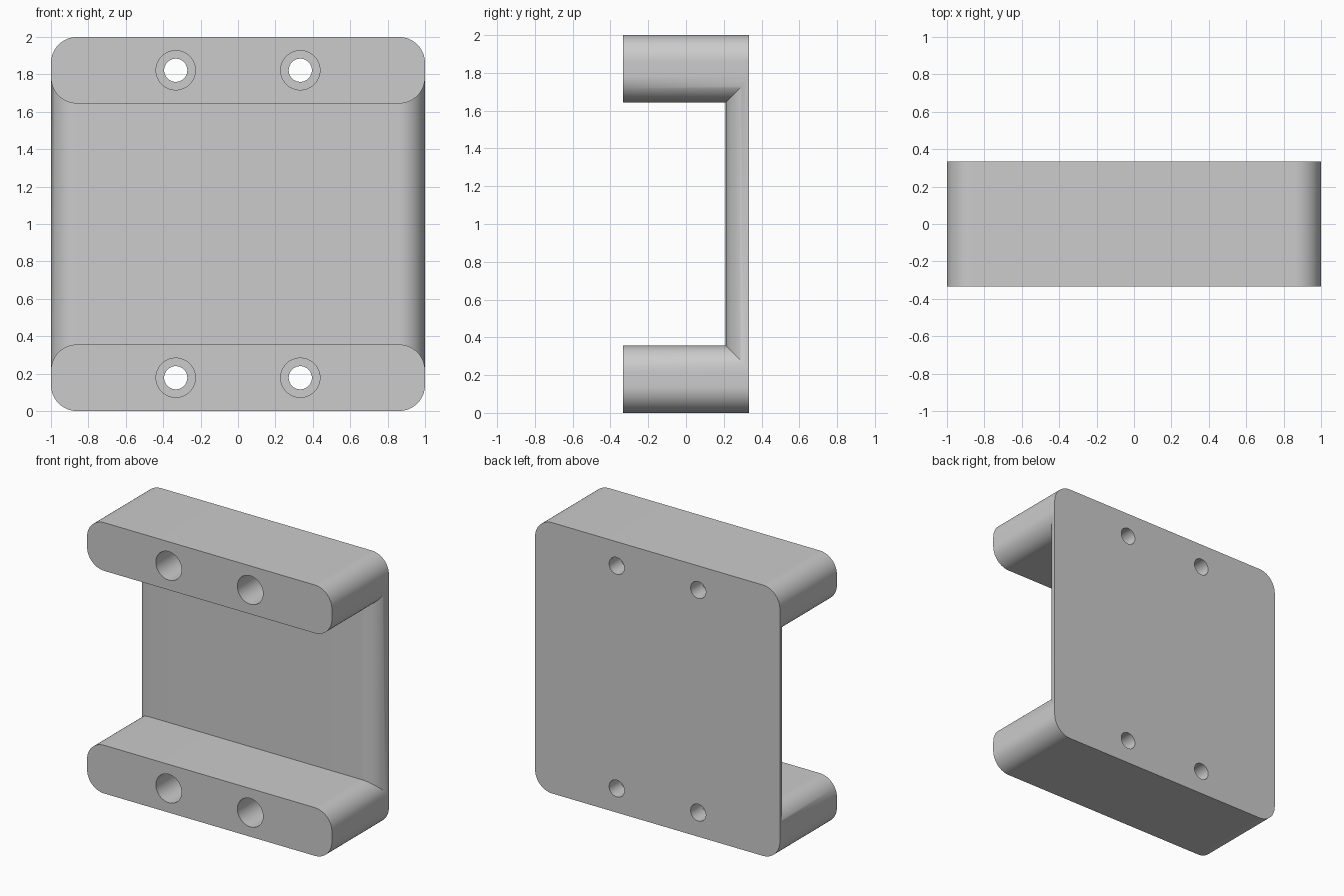
import bpy, bmesh, math

cube = bpy.data.objects.get("Cube")
if cube:
    bpy.data.objects.remove(cube)

HALF_DEPTH, BAR, PLATE_FRONT, RADIUS, STEPS = 0.333, 0.356, 0.21, 0.14, 16

grey = bpy.data.materials.new("light grey")
grey.use_nodes = True
colour = (0.6, 0.6, 0.6, 1)
grey.diffuse_color = colour
grey.node_tree.nodes["Principled BSDF"].inputs["Base Color"].default_value = colour


def loft(name, rings):
    """Skin a row of matching closed rings and cap both ends."""
    bm = bmesh.new()
    rows = [[bm.verts.new(p) for p in ring] for ring in rings]
    count = len(rows[0])
    for a, b in zip(rows, rows[1:]):
        for i in range(count):
            j = (i + 1) % count
            bm.faces.new((a[i], a[j], b[j], b[i]))
    bm.faces.new(rows[0])
    bm.faces.new(rows[-1])
    bmesh.ops.recalc_face_normals(bm, faces=bm.faces)
    mesh = bpy.data.meshes.new(name)
    bm.to_mesh(mesh)
    bm.free()
    mesh.materials.append(grey)
    obj = bpy.data.objects.new(name, mesh)
    bpy.context.collection.objects.link(obj)
    return obj


def channel_section(x, inset):
    """C-shaped section, shrunk on every side except the back and front."""
    lip = min(PLATE_FRONT + inset, HALF_DEPTH - 0.001)
    low, high = BAR - inset, 2 - BAR + inset
    outline = [(HALF_DEPTH, inset), (HALF_DEPTH, 2 - inset),
               (-HALF_DEPTH, 2 - inset), (-HALF_DEPTH, high), (lip, high),
               (lip, low), (-HALF_DEPTH, low), (-HALF_DEPTH, inset)]
    return [(x, y, z) for y, z in outline]


# Bracket body: two bars joined by a back plate, ends rounded together
half = []
for i in range(STEPS + 1):
    a = math.pi / 2 * i / STEPS
    half.append((1 - RADIUS + RADIUS * math.sin(a), RADIUS * (1 - math.cos(a))))
stations = [(-x, d) for x, d in reversed(half)] + half
bracket = loft("bracket_body", [channel_section(x, d) for x, d in stations])


# Stepped screw holes: wide from the front, narrow through the back
def circle(x, y, z, r, sides=48):
    return [(x + r * math.cos(math.tau * i / sides), y,
             z + r * math.sin(math.tau * i / sides)) for i in range(sides)]


bpy.context.view_layer.objects.active = bracket
for x in (-0.333, 0.333):
    for z in (BAR / 2, 2 - BAR / 2):
        steps = ((-0.5, 0.105), (0.2, 0.105), (0.2, 0.062), (0.5, 0.062))
        cutter = loft("hole_cutter", [circle(x, y, z, r) for y, r in steps])
        cutter.hide_render = True
        cut = bracket.modifiers.new("screw_hole", "BOOLEAN")
        cut.operation = "DIFFERENCE"
        cut.solver = "EXACT"
        cut.object = cutter
        bpy.ops.object.modifier_apply(modifier=cut.name)
        bpy.data.objects.remove(cutter)

# Smooth rounded ends and holes, crisp edges elsewhere
bpy.ops.object.select_all(action="DESELECT")
bracket.select_set(True)
bpy.ops.object.shade_smooth_by_angle(angle=math.radians(30))
